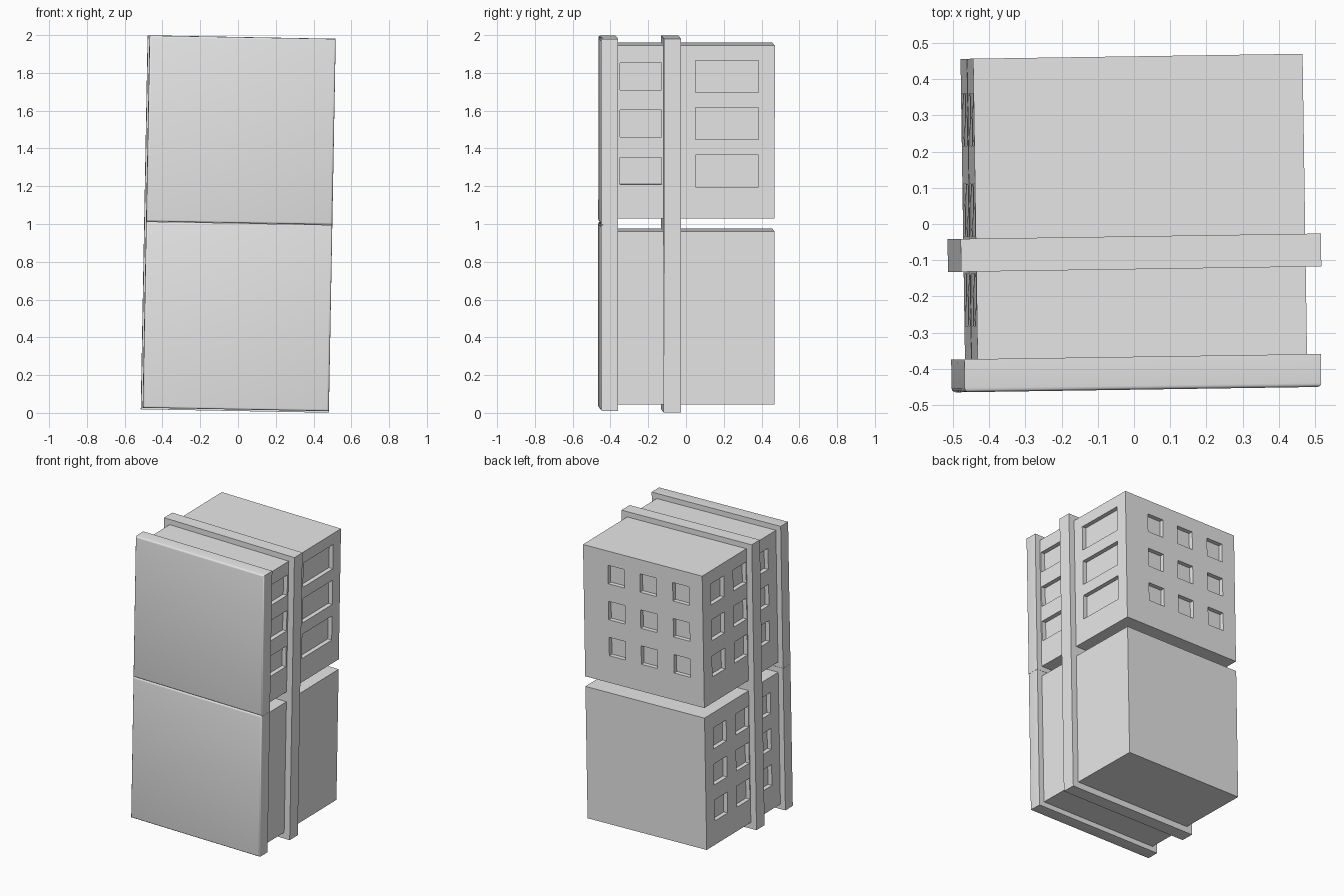
import bpy, bmesh, math
from mathutils import Matrix

if "Cube" in bpy.data.objects:
    bpy.data.objects.remove(bpy.data.objects["Cube"])

# The whole stack leans slightly about y and is turned slightly about z
LEAN = (Matrix.Translation((0, 0, 1)) @ Matrix.Rotation(math.radians(0.85), 4, 'Z')
        @ Matrix.Rotation(math.radians(1.05), 4, 'Y'))

grey = bpy.data.materials.new("light_grey")
grey.diffuse_color = (0.8, 0.8, 0.8, 1)
grey.use_nodes = True
grey.node_tree.nodes["Principled BSDF"].inputs["Base Color"].default_value = grey.diffuse_color


def make_boxes(name, boxes):
    """One object from boxes given as ((x0, x1), (y0, y1), (z0, z1))."""
    bm = bmesh.new()
    for spans in boxes:
        centre = [(a + b) / 2 for a, b in spans]
        size = [b - a for a, b in spans]
        bmesh.ops.create_cube(bm, size=1, matrix=Matrix.Translation(centre)
                              @ Matrix.Diagonal((*size, 1)))
    mesh = bpy.data.meshes.new(name)
    bm.to_mesh(mesh)
    bm.free()
    mesh.materials.append(grey)
    obj = bpy.data.objects.new(name, mesh)
    bpy.context.collection.objects.link(obj)
    obj.matrix_world = LEAN
    return obj


def around(c, size):
    return (c - size / 2, c + size / 2)


def cut(obj, boxes):
    """Recess a set of windows into a body."""
    cutter = make_boxes(obj.name + "_window_cutter", boxes)
    cutter.hide_render = True
    cutter.hide_viewport = True
    mod = obj.modifiers.new("windows", 'BOOLEAN')
    mod.operation = 'DIFFERENCE'
    mod.solver = 'EXACT'
    mod.object = cutter


W = 0.455        # body half width
BACK = 0.463     # back face
DEPTH = 0.03     # window recess
ROWS = (0.79, 0.54, 0.29)

# Upper and lower bodies
upper = make_boxes("upper_body", [((-W, W), (-0.37, BACK), (0.038, 0.953))])
lower = make_boxes("lower_body", [((-W, W), (-0.37, BACK), (-0.947, -0.032))])


# Left side: three by three small windows on each body
def left_windows(dz):
    return [((-W - 0.1, -W + DEPTH), around(y, 0.145), around(z + dz, 0.145))
            for y in (0.295, 0.045, -0.203) for z in ROWS]


# Back: three by three small windows, upper body only
back_windows = [(around(x, 0.125), (BACK - DEPTH, BACK + 0.1), around(z, 0.128))
                for x in (0.205, -0.04, -0.29) for z in ROWS]

# Right side: a wide and a narrow column, upper body only
right_windows = [((W - DEPTH, W + 0.1), ys, around(z, h))
                 for ys, h in (((0.043, 0.378), 0.17), ((-0.357, -0.137), 0.143))
                 for z in ROWS]

cut(upper, left_windows(0) + back_windows + right_windows)
cut(lower, left_windows(-1.0))

# Band running the full height through both bodies
make_boxes("middle_band", [((-0.4975, 0.4975), (-0.125, -0.034), (-0.99, 0.99))])

# Front panels with softened front edges
for name, z0, z1 in (("upper_front_panel", 0.005, 0.989),
                     ("lower_front_panel", -0.982, 0.004)):
    panel = make_boxes(name, [((-0.4925, 0.4925), (-0.4575, -0.3665), (z0, z1))])
    bm = bmesh.new()
    bm.from_mesh(panel.data)
    front = [e for e in bm.edges if all(v.co.y < -0.45 for v in e.verts)]
    bmesh.ops.bevel(bm, geom=front, offset=0.011, segments=3, profile=0.5,
                    affect='EDGES')
    bm.to_mesh(panel.data)
    bm.free()
    bpy.ops.object.select_all(action='DESELECT')
    panel.select_set(True)
    bpy.context.view_layer.objects.active = panel
    bpy.ops.object.shade_smooth_by_angle(angle=math.radians(40))
